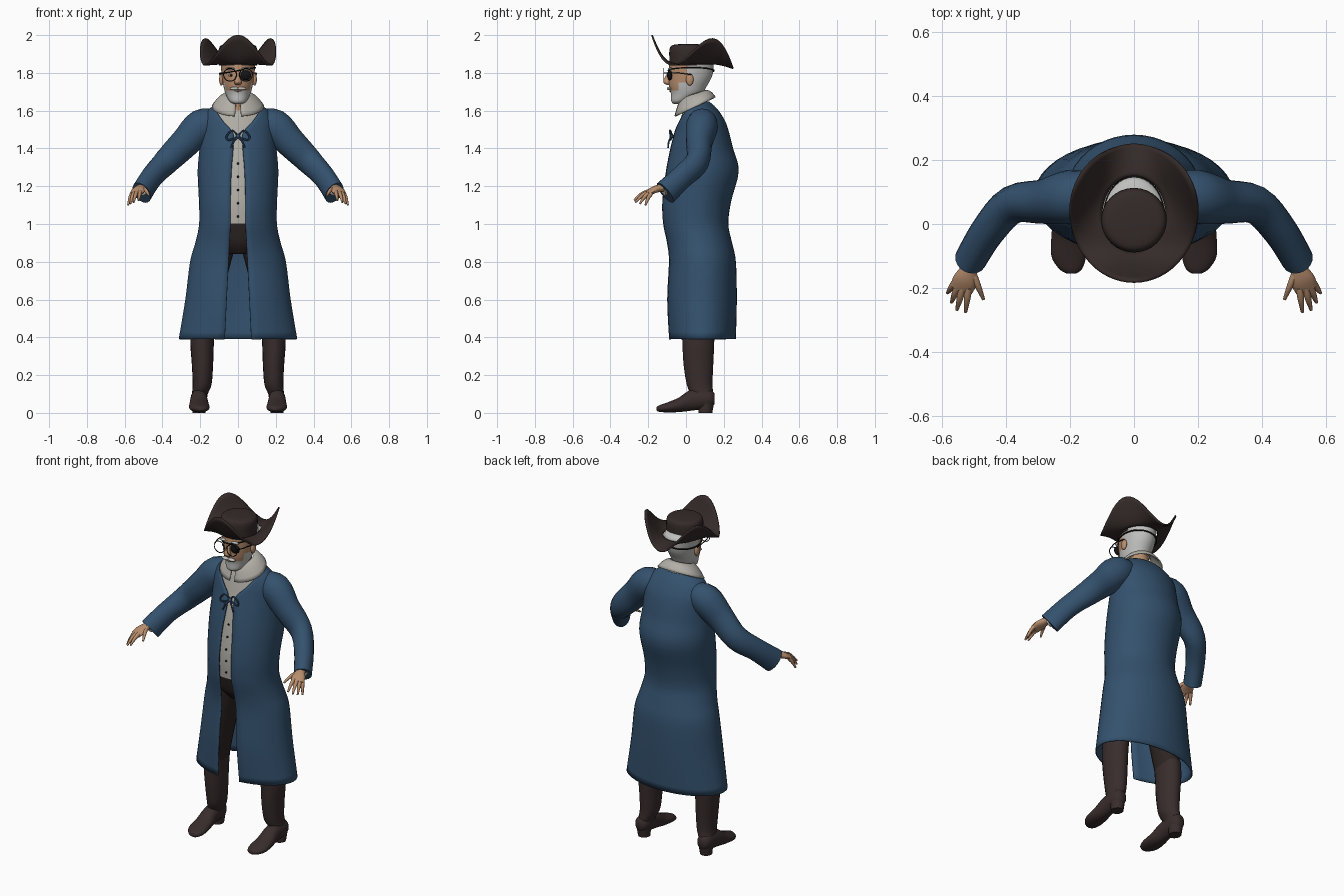
import bpy, bmesh, math
from mathutils import Vector

cube = bpy.data.objects.get("Cube")
if cube:
    bpy.data.objects.remove(cube, do_unlink=True)


def material(name, r, g, b):
    m = bpy.data.materials.new(name)
    m.use_nodes = True
    m.diffuse_color = (r, g, b, 1)
    bsdf = next(n for n in m.node_tree.nodes if n.type == 'BSDF_PRINCIPLED')
    bsdf.inputs["Base Color"].default_value = (r, g, b, 1)
    bsdf.inputs["Roughness"].default_value = 0.8
    return m


BLUE = material("coat_blue", .034, .083, .155)
LINEN = material("shirt_linen", .45, .43, .39)
SKIN = material("skin", .48, .27, .155)
HAIR = material("grey_hair", .52, .52, .51)
HAT = material("hat_brown", .035, .024, .022)
BOOT = material("boot_brown", .040, .026, .025)
TROUSER = material("trouser_dark", .026, .018, .016)
BLACK = material("black", .006, .006, .007)


def smooth(obj, angle=50):
    bpy.ops.object.select_all(action='DESELECT')
    obj.select_set(True)
    bpy.context.view_layer.objects.active = obj
    bpy.ops.object.shade_smooth_by_angle(angle=math.radians(angle))


def grid(name, rows, mats, closed=False, caps=False, thick=0, rule=None):
    """Skin a list of point rows; rule picks a material from a face centre."""
    bm = bmesh.new()
    vs = [[bm.verts.new(p) for p in row] for row in rows]
    n = len(vs[0])
    for lo, hi in zip(vs, vs[1:]):
        for i in range(n if closed else n - 1):
            j = (i + 1) % n
            bm.faces.new((lo[i], lo[j], hi[j], hi[i]))
    if caps:
        bm.faces.new(vs[0][::-1])
        bm.faces.new(vs[-1])
    bmesh.ops.recalc_face_normals(bm, faces=bm.faces)
    if rule:
        for f in bm.faces:
            f.material_index = rule(f.calc_center_median())
    me = bpy.data.meshes.new(name)
    bm.to_mesh(me)
    bm.free()
    obj = bpy.data.objects.new(name, me)
    bpy.context.collection.objects.link(obj)
    for m in mats:
        me.materials.append(m)
    smooth(obj)
    if thick:
        mod = obj.modifiers.new("thickness", 'SOLIDIFY')
        mod.thickness = thick
        mod.offset = 0
    return obj


def spline(keys, steps):
    """Smooth curve through tuples of any length."""
    k = [keys[0], *keys, keys[-1]]
    out = []
    for i in range(1, len(k) - 2):
        for s in range(steps):
            t = s / steps
            out.append([b + t * (c - a) / 2 + t * t * (a - 2.5 * b + 2 * c - d / 2)
                        + t ** 3 * (1.5 * (b - c) + (d - a) / 2)
                        for a, b, c, d in zip(*k[i - 1:i + 3])])
    return out + [list(keys[-1])]


def loft(name, keys, mats, n=20, steps=4, axis=None, ref=(0, 0, 1), rule=None):
    """Oval tube through (x, y, z, half width, half height) keys."""
    pts = spline(keys, steps)
    rows = []
    for i, (x, y, z, a, b) in enumerate(pts):
        if axis == 'Z':
            u, v = Vector((1, 0, 0)), Vector((0, 1, 0))
        elif axis == 'Y':
            u, v = Vector((1, 0, 0)), Vector((0, 0, 1))
        else:
            t = Vector(pts[min(i + 1, len(pts) - 1)][:3]) - Vector(pts[max(i - 1, 0)][:3])
            u = t.cross(Vector(ref)).normalized()
            v = u.cross(t).normalized()
        rows.append([Vector((x, y, z)) + u * a * math.cos(w) + v * b * math.sin(w)
                     for w in (math.tau * k / n for k in range(n))])
    return grid(name, rows, mats, True, True, rule=rule)


def wire(name, pts, r, mat, ref=(0, 0, 1)):
    return loft(name, [(*p, r, r) for p in pts], [mat], 6, 4, ref=ref)


def ball(name, loc, scale, mat):
    bpy.ops.mesh.primitive_uv_sphere_add(segments=16, ring_count=10, location=loc)
    o = bpy.context.object
    o.name, o.scale = name, scale
    o.data.materials.append(mat)
    smooth(o, 180)
    return o


# Coat: height, front y, back y, half width, half opening
COAT = [(.39, -.09, .26, .31, .07), (.6, -.1, .265, .275, .06), (.8, -.09, .26, .25, .05),
        (.9, -.1, .24, .222, .045), (1.0, -.12, .22, .202, .04), (1.12, -.125, .235, .203, .04),
        (1.28, -.105, .275, .21, .035), (1.4, -.08, .245, .2, .025), (1.48, -.06, .225, .195, .025),
        (1.54, -.045, .205, .19, .075), (1.59, -.03, .175, .165, .11),
        (1.625, -.01, .145, .125, .113), (1.645, .01, .12, .09, .085)]
rows = []
for z, yf, yb, rx, gap in spline(COAT, 4):
    a0 = math.asin(min(gap / rx, .98))
    arc = [a0 + (math.tau - 2 * a0) * i / 40 for i in range(41)]
    rows.append([(rx * math.sin(a), (yf + yb) / 2 - (yb - yf) / 2 * math.cos(a), z) for a in arc])
grid("long_coat", rows, [BLUE], thick=.008)

# Shirt follows the inside of the coat
loft("shirt", [(0, (f + b) / 2, z, rx - .014, (b - f) / 2 - .012) for z, f, b, rx, g in COAT[4:]],
     [LINEN], 32, axis='Z')
for z in (1.04, 1.11, 1.18, 1.25, 1.32):
    f = -.113 if z < 1.2 else -.113 + (z - 1.18) * .17
    ball("shirt_button", (0, f, z), (.006, .005, .006), BLACK)

# Wide soft collar, hanging lower at the front
rows = []
for k in range(7):
    t = k / 6
    row = []
    for i in range(33):
        a = .12 + (math.tau - .24) * i / 32
        rx, ry = .062 + .073 * t, .062 + .044 * t
        z = 1.685 - .02 * math.cos(a) - t * (.065 + .03 * math.cos(a)) + .012 * math.sin(math.pi * t)
        row.append((rx * math.sin(a), .04 + .008 * t - ry * math.cos(a), z))
    rows.append(row)
grid("shirt_collar", rows, [LINEN], thick=.008)

# Ribbon bow at the chest
for s in (1, -1):
    wire("bow_loop", [(0, -.07, 1.465), (s * .03, -.085, 1.495), (s * .06, -.083, 1.465),
                      (s * .05, -.083, 1.445), (0, -.075, 1.46)], .005, BLUE, (0, 1, 0))
    wire("bow_tail", [(0, -.075, 1.46), (s * .02, -.09, 1.44), (s * .035, -.095, 1.405)],
         .005, BLUE, (0, 1, 0))
ball("bow_knot", (0, -.077, 1.465), (.012, .01, .012), BLUE)

# Hips
loft("trouser_hips", [(0, .06, .84, .09, .08), (0, .055, .9, .16, .12), (0, .05, 1.0, .17, .14)],
     [TROUSER], axis='Z')

for s, side in ((1, "left"), (-1, "right")):
    # Sleeve, shirt cuff and hand
    loft(side + "_sleeve", [(s * .1, .09, 1.54, .06, .06), (s * .19, .085, 1.52, .085, .09),
                            (s * .28, .07, 1.43, .07, .08), (s * .38, .06, 1.33, .06, .07),
                            (s * .455, -.02, 1.25, .054, .063), (s * .51, -.11, 1.165, .05, .068)],
         [BLUE])
    loft(side + "_shirt_cuff", [(s * .5, -.09, 1.195, .032, .036), (s * .512, -.122, 1.185, .032, .036)],
         [LINEN], steps=1)
    loft(side + "_palm", [(s * .505, -.1, 1.195, .024, .02), (s * .515, -.14, 1.19, .027, .02),
                          (s * .527, -.175, 1.178, .038, .018), (s * .54, -.205, 1.16, .036, .013)],
         [SKIN], 14)
    fingers = [((.505, -.15, 1.19), (.47, -.235, 1.15)), ((.517, -.2, 1.172), (.526, -.275, 1.125)),
               ((.535, -.2, 1.168), (.553, -.268, 1.115)), ((.55, -.195, 1.163), (.57, -.245, 1.107)),
               ((.56, -.185, 1.16), (.582, -.215, 1.1))]
    for (x, y, z), (p, q, r) in fingers:
        loft(side + "_finger", [(s * x, y, z, .012, .012), (s * (x + p) / 2, (y + q) / 2, (z + r) / 2 + .008, .01, .01),
                                (s * p, q, r, .005, .005)], [SKIN], 8, 3)

    # Leg, tall boot, foot and heel
    loft(side + "_trouser_leg", [(s * .085, .055, .95, .09, .1), (s * .125, .055, .75, .075, .095),
                                 (s * .165, .06, .55, .068, .088), (s * .19, .065, .38, .058, .08)],
         [TROUSER], axis='Z')
    loft(side + "_boot_shaft", [(s * .185, .065, .45, .064, .086), (s * .19, .065, .36, .062, .084),
                                (s * .188, .066, .25, .056, .078), (s * .19, .072, .15, .05, .068),
                                (s * .202, .085, .1, .042, .06), (s * .207, .09, .06, .042, .055)],
         [BOOT], axis='Z')
    loft(side + "_foot", [(s * .207, .15, .075, .025, .03), (s * .207, .12, .075, .042, .05),
                          (s * .207, .03, .068, .045, .056), (s * .206, -.04, .042, .052, .038),
                          (s * .204, -.1, .029, .054, .026), (s * .198, -.14, .023, .036, .018),
                          (s * .195, -.155, .022, .014, .01)], [BOOT], axis='Y')
    loft(side + "_boot_heel", [(s * .207, .103, 0, .034, .036), (s * .207, .108, .06, .04, .042)],
         [BOOT], 12, 1, 'Z')

    # Ears and spectacle arms
    ball(side + "_ear", (s * .088, .02, 1.765), (.012, .02, .032), SKIN)
    wire(side + "_spectacle_arm", [(s * .075, -.115, 1.8), (s * .095, -.05, 1.8), (s * .096, .03, 1.79)],
         .003, BLACK)
    # Moustache halves and brows
    ball(side + "_moustache", (s * .02, -.09, 1.717), (.024, .012, .009), HAIR)
    ball(side + "_brow", (s * .04, -.084, 1.822), (.025, .01, .007), HAIR)

# Head: hair and beard are chosen by position
loft("neck", [(0, .05, 1.58, .062, .062), (0, .04, 1.66, .054, .056), (0, .035, 1.75, .056, .06)],
     [SKIN], axis='Z')
loft("head", [(0, -.045, 1.635, .02, .02), (0, -.033, 1.65, .045, .045), (0, .002, 1.69, .066, .082),
              (0, .01, 1.73, .077, .1), (0, .022, 1.78, .085, .115), (0, .028, 1.83, .09, .118),
              (0, .03, 1.865, .09, .11), (0, .03, 1.885, .05, .06)], [SKIN, HAIR], 36, 5, 'Z',
     rule=lambda c: int(c.z < 1.703 or c.y > .01 or (c.y > -.045 and c.z < 1.745)))
loft("nose", [(0, -.085, 1.805, .01, .01), (0, -.097, 1.775, .013, .016),
              (0, -.1, 1.75, .02, .02), (0, -.09, 1.735, .012, .01)], [SKIN], 12, axis='Z')
ball("mouth", (0, -.084, 1.704), (.02, .006, .004), SKIN)
ball("right_eye", (-.037, -.079, 1.788), (.014, .01, .007), LINEN)
ball("right_pupil", (-.037, -.087, 1.788), (.006, .004, .006), BLACK)

# Eye patch with strap, and a round spectacle lens
ball("eye_patch", (.04, -.086, 1.787), (.03, .014, .026), BLACK)
wire("patch_strap", [(.092 * math.sin(a), .027 - .121 * math.cos(a), 1.812 + .016 * math.sin(a))
                     for a in (math.tau * i / 16 for i in range(17))], .004, BLACK)
for s in (1, -1):
    bpy.ops.mesh.primitive_torus_add(location=(s * .042, -.118, 1.79), rotation=(math.pi / 2, 0, 0),
                                     major_radius=.034, minor_radius=.0025,
                                     major_segments=24, minor_segments=6)
    rim = bpy.context.object
    rim.name = "spectacle_rim"
    rim.data.materials.append(BLACK)
    smooth(rim)

# Three cornered hat: brim lifts in three places
rows = []
for k in range(9):
    t = k / 8
    row = []
    for i in range(60):
        a = math.tau * i / 60
        rim_z = 1.912 + .076 * math.cos(3 * a) + .012 * math.cos(a)
        rx, ry = .1 + .1 * t, .12 + .095 * t
        row.append((rx * math.sin(a), .03 + .005 * t - ry * math.cos(a), 1.848 + (rim_z - 1.848) * t ** 1.5))
    rows.append(row)
grid("hat_brim", rows, [HAT], closed=True, thick=.008)
loft("hat_crown", [(0, .012, 1.84, .1, .1), (0, .012, 1.87, .1, .1), (0, .012, 1.92, .102, .1),
                   (0, .012, 1.945, .09, .088), (0, .012, 1.952, .05, .05)], [HAT], 32, axis='Z')
